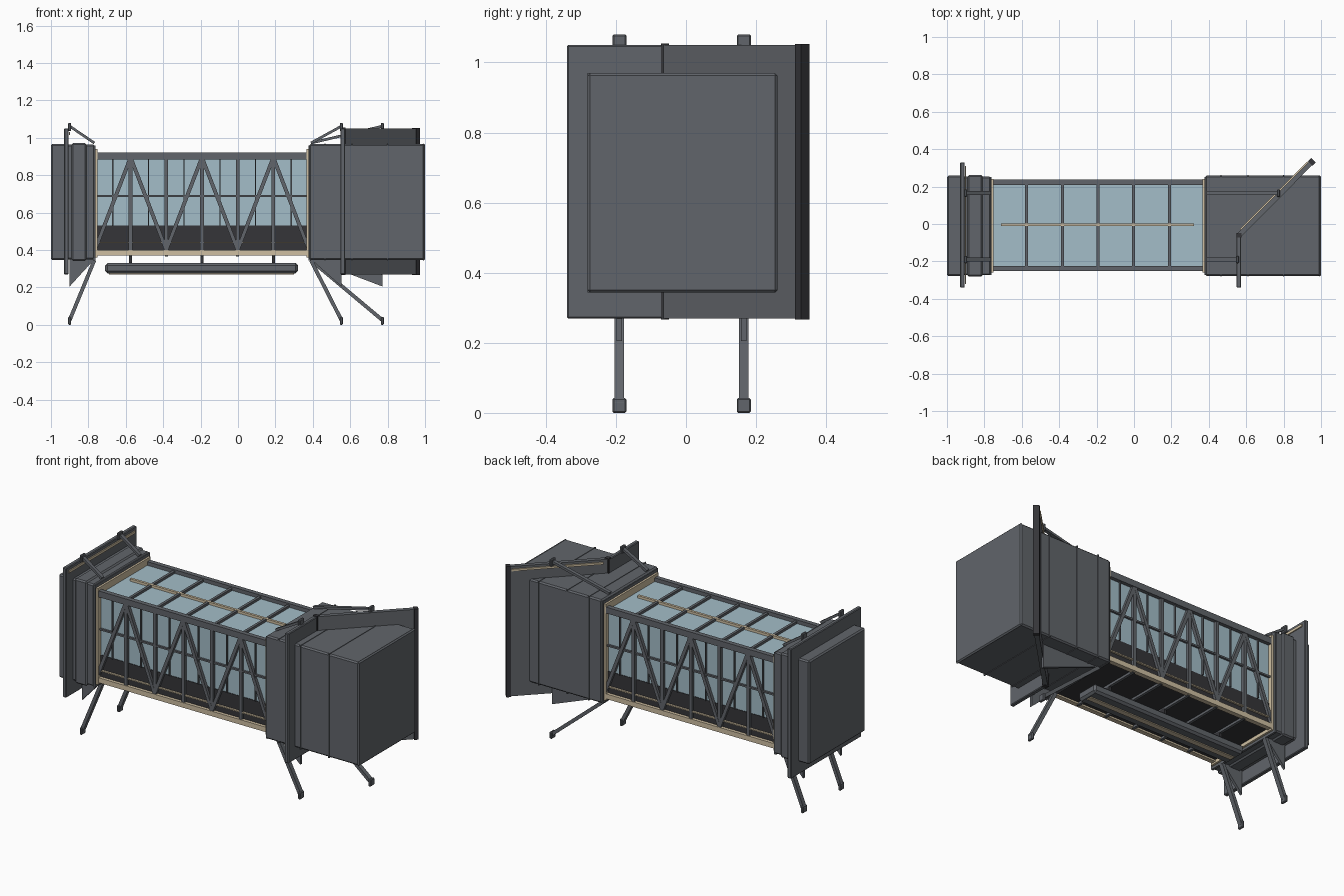
import bpy
from mathutils import Vector, Matrix

if "Cube" in bpy.data.objects:
    bpy.data.objects.remove(bpy.data.objects["Cube"])


def material(name, rgb):
    m = bpy.data.materials.new(name)
    m.diffuse_color = (*rgb, 1)
    m.use_nodes = True
    m.node_tree.nodes["Principled BSDF"].inputs["Base Color"].default_value = m.diffuse_color
    return m


GREY = material("steel_grey", (0.12, 0.13, 0.145))
DARK = material("floor_dark", (0.035, 0.035, 0.04))
GLASS = material("glass_blue", (0.37, 0.51, 0.58))
TAN = material("tan_trim", (0.62, 0.52, 0.36))
YC = -0.01


def mesh(name, verts, faces, mat, bevel=0):
    me = bpy.data.meshes.new(name)
    me.from_pydata(verts, [], faces)
    me.materials.append(mat)
    ob = bpy.data.objects.new(name, me)
    bpy.context.collection.objects.link(ob)
    if bevel:
        b = ob.modifiers.new("bevel", "BEVEL")
        b.width, b.segments = bevel, 1
    return ob


BOX_FACES = [(0, 1, 3, 2), (4, 6, 7, 5), (0, 4, 5, 1), (2, 3, 7, 6), (0, 2, 6, 4), (1, 5, 7, 3)]


def box(name, x, y, z, mat=GREY, bevel=0):
    return mesh(name, [(a, b, c) for a in x for b in y for c in z], BOX_FACES, mat, bevel)


def bar(name, p, q, w, h, mat=GREY):
    # Rectangular bar between two points; w is horizontal, h is across it
    p, q = Vector(p), Vector(q)
    d = (q - p).normalized()
    s = d.cross(Vector((0, 0, 1)))
    s = s.normalized() if s.length > 1e-4 else Vector((0, 1, 0))
    u = s.cross(d)
    vs = [e + s * a * w / 2 + u * b * h / 2 for e in (p, q) for a in (-1, 1) for b in (-1, 1)]
    return mesh(name, vs, BOX_FACES, mat)


def prism(name, pts, y0, y1, mat=GREY):
    # XZ outline extruded along y
    n = len(pts)
    vs = [(x, y0, z) for x, z in pts] + [(x, y1, z) for x, z in pts]
    fs = [tuple(range(n)), tuple(range(2 * n - 1, n - 1, -1))]
    fs += [(i, i + n, (i + 1) % n + n, (i + 1) % n) for i in range(n)]
    return mesh(name, vs, fs, mat)


# Glazed tunnel and dark floor
box("tunnel_glass", (-0.755, 0.375), (-0.23, 0.215), (0.39, 0.90), GLASS)
box("tunnel_floor", (-0.755, 0.375), (-0.233, 0.218), (0.38, 0.53), DARK)
box("roof_ridge_strip", (-0.71, 0.32), (-0.012, 0.003), (0.90, 0.915), TAN)

# Side trusses
xs = [-0.765 + 0.1908 * i for i in range(7)]
for side, y in (("front", -0.238), ("back", 0.223)):
    box(side + "_top_chord", (-0.76, 0.38), (y - 0.014, y + 0.014), (0.885, 0.922))
    box(side + "_bottom_chord", (-0.76, 0.38), (y - 0.014, y + 0.014), (0.37, 0.40), TAN)
    box(side + "_mid_rail", (-0.75, 0.37), (y - 0.006, y + 0.006), (0.683, 0.693))
    box(side + "_low_rail", (-0.75, 0.37), (y - 0.007, y + 0.007), (0.437, 0.444), TAN)
    for i, x in enumerate(xs):
        if 0 < i < 6:
            box(side + "_post", (x - 0.01, x + 0.01), (y - 0.01, y + 0.01), (0.39, 0.90))
        if i < 6:
            m = x + 0.0954
            box(side + "_mullion", (m - 0.003, m + 0.003), (y - 0.005, y + 0.005), (0.53, 0.89))
            a, b = (0.40, 0.895) if i % 2 == 0 else (0.895, 0.40)
            bar(side + "_diagonal", (x, y, a), (xs[i + 1], y, b), 0.022, 0.02)

# Roof and floor cross members
for x in xs[1:6]:
    box("roof_cross_bar", (x - 0.008, x + 0.008), (-0.238, 0.223), (0.89, 0.914))
    box("floor_cross_bar", (x - 0.008, x + 0.008), (-0.238, 0.223), (0.366, 0.39))

# Service duct hung under the floor
box("under_duct", (-0.71, 0.32), (-0.08, 0.06), (0.275, 0.33), GREY, 0.012)
box("under_duct_strip", (-0.69, 0.30), (-0.028, 0.004), (0.27, 0.28), TAN)
for x in (xs[1], xs[3], xs[5]):
    box("duct_hanger", (x - 0.008, x + 0.008), (-0.05, 0.03), (0.325, 0.375), DARK)

# Tan and grey collars where the tunnel meets the end boxes
for side, x0, s in (("left", -0.75, -1), ("right", 0.365, 1)):
    a, b, c = x0, x0 + s * 0.012, x0 + s * 0.025
    box(side + "_collar_trim", sorted((a, b)), (YC - 0.25, YC + 0.25), (0.36, 0.94), TAN)
    box(side + "_collar", sorted((b, c)), (YC - 0.262, YC + 0.262), (0.345, 0.958))


def housing(name, x0, x1, g=0.0):
    box(name, (x0, x1), (YC - 0.268 - g, YC + 0.268 + g), (0.346 - g, 0.967 + g), GREY, 0.008)


# Left end housing, in stepped bands
housing("left_outer_housing", -1.0, -0.91)
housing("left_inner_housing", -0.925, -0.765, -0.004)
housing("left_housing_band", -0.89, -0.81, 0.004)
# Right end housing with seam ribs
housing("right_housing", 0.38, 1.0)
for x in (0.465, 0.61, 0.80):
    g = 0.271
    box("right_housing_seam", (x - 0.003, x + 0.003), (YC - g, YC + g), (0.343, 0.97))
housing("right_housing_end_lip", 0.985, 1.0, 0.003)

# Portal plates: straight at the left, cranked at the right
Z0, Z1 = 0.27, 1.05
box("left_portal_plate", (-0.93, -0.905), (-0.34, 0.33), (Z0, Z1), GREY, 0.004)
box("left_plate_top_trim", (-0.904, -0.898), (-0.32, 0.31), (1.015, 1.03), TAN)
box("right_portal_plate", (0.548, 0.573), (-0.34, -0.055), (Z0, Z1), GREY, 0.004)
zm = (Z0 + Z1) / 2
bar("right_angled_plate", (0.56, -0.062, zm), (0.955, 0.335, zm), 0.026, Z1 - Z0)
bar("angled_plate_top_trim", (0.57, -0.03, 1.03), (0.93, 0.33, 1.03), 0.012, 0.012, TAN)
box("plate_hinge_post", (0.548, 0.576), (-0.072, -0.048), (Z0 - 0.003, Z1 + 0.004), DARK)
bar("angled_plate_end_post", (0.943, 0.323, zm), (0.96, 0.34, zm), 0.034, Z1 - Z0 + 0.006, DARK)

# Legs, gussets and top stays at the four corners
for side, root, tips in (("left", -0.768, (-0.90, -0.90)), ("right", 0.39, (0.553, 0.772))):
    for tip, y in zip(tips, (-0.19, 0.165)):
        bar(side + "_leg", (root, y, 0.345), (tip, y, 0.025), 0.027, 0.02)
        box(side + "_foot", (tip - 0.008, tip + 0.008), (y - 0.02, y + 0.02), (0, 0.042), GREY, 0.004)
        bar(side + "_top_stay", (root, y, 0.972), (tip, y, 1.062), 0.022, 0.014)
        box(side + "_stay_block", (tip - 0.008, tip + 0.008), (y - 0.02, y + 0.02), (1.035, 1.08), GREY, 0.004)
        prism(side + "_gusset", [(root, 0.35), (tip, 0.35), (tip, 0.205)], y - 0.008, y + 0.008)
